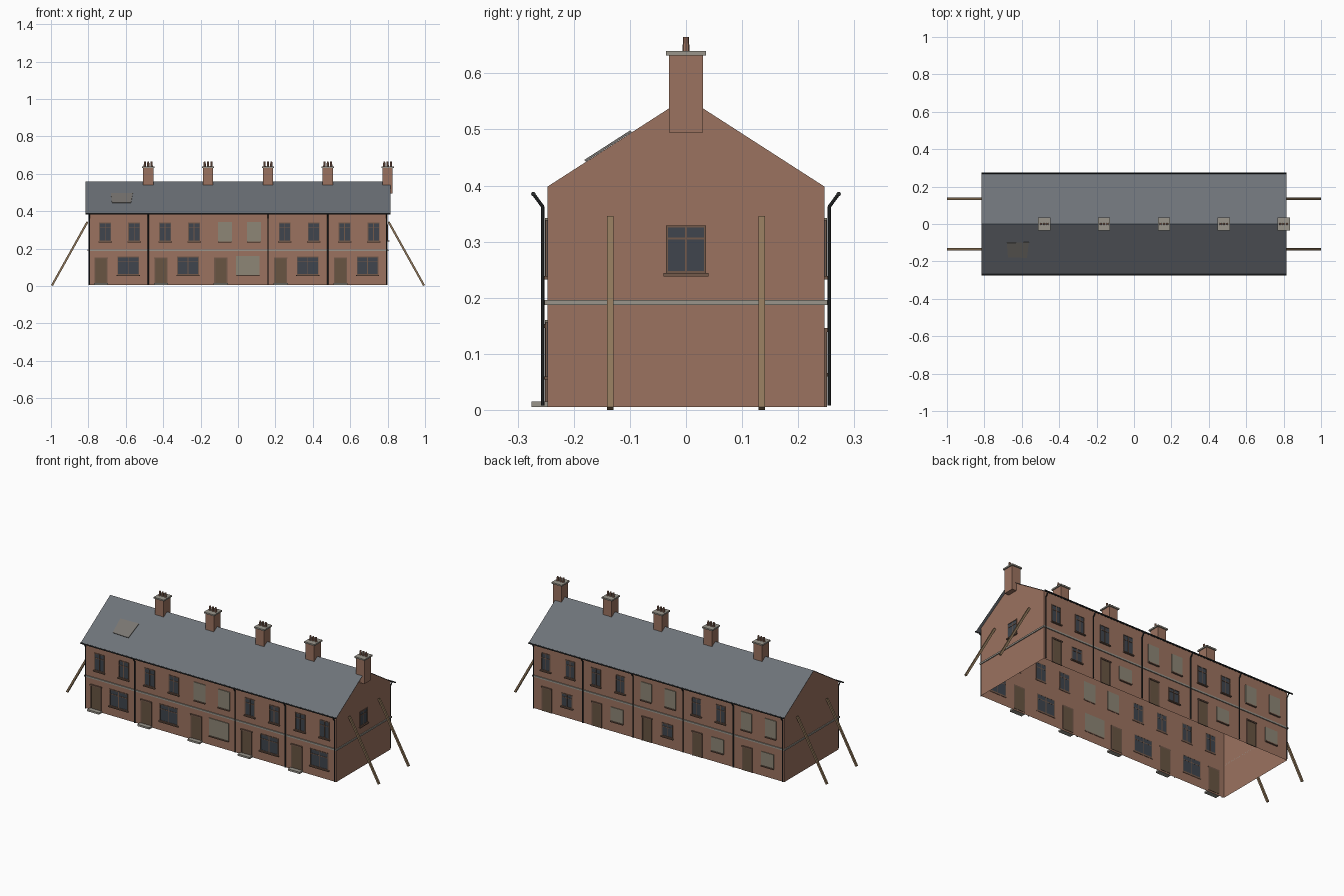
import bpy, bmesh, math
from mathutils import Vector, Matrix

if "Cube" in bpy.data.objects:
    bpy.data.objects.remove(bpy.data.objects["Cube"])

HX, HY, BASE, EAVE, APEX = 0.8, 0.247, 0.005, 0.398, 0.557   # house shell
PITCH = (APEX - EAVE) / HY
BAY = 0.32

COLORS = {
    "brick": (0.33, 0.17, 0.115), "slate": (0.155, 0.17, 0.19), "glass": (0.05, 0.06, 0.075),
    "frame": (0.17, 0.10, 0.07), "door": (0.14, 0.09, 0.055), "board": (0.27, 0.24, 0.18),
    "stone": (0.32, 0.30, 0.26), "timber": (0.27, 0.18, 0.10), "iron": (0.025, 0.028, 0.03),
    "patch": (0.19, 0.18, 0.165),
}
MATS = {}
for key, rgb in COLORS.items():
    MATS[key] = bpy.data.materials.new(key)
    MATS[key].diffuse_color = (*rgb, 1)


def finish(name, bm, mat):
    bmesh.ops.recalc_face_normals(bm, faces=bm.faces)
    mesh = bpy.data.meshes.new(name)
    bm.to_mesh(mesh)
    bm.free()
    mesh.materials.append(MATS[mat])
    ob = bpy.data.objects.new(name, mesh)
    bpy.context.collection.objects.link(ob)
    return ob


def add_box(bm, lo, hi, matrix=Matrix()):
    lo, hi = Vector(lo), Vector(hi)
    size = Matrix.Diagonal((*(hi - lo), 1))
    bmesh.ops.create_cube(bm, size=1, matrix=matrix @ Matrix.Translation((lo + hi) / 2) @ size)


def boxes(name, mat, pairs, matrix=Matrix()):
    bm = bmesh.new()
    for lo, hi in pairs:
        add_box(bm, lo, hi, matrix)
    return finish(name, bm, mat)


def sheet(name, mat, polys):
    bm = bmesh.new()
    for poly in polys:
        bm.faces.new([bm.verts.new(p) for p in poly])
    bmesh.ops.remove_doubles(bm, verts=bm.verts, dist=1e-5)
    return finish(name, bm, mat)


def tube(bm, a, b, r, sides=8):
    a, b = Vector(a), Vector(b)
    rot = (b - a).to_track_quat('Z', 'Y').to_matrix().to_4x4()
    bmesh.ops.create_cone(bm, cap_ends=True, segments=sides, radius1=r, radius2=r,
                          depth=(b - a).length, matrix=Matrix.Translation((a + b) / 2) @ rot)


# Wall frames: local x runs along the wall, local -y points outwards
FRONT = Matrix.Translation((0, -HY, 0))
BACK = Matrix.Rotation(math.pi, 4, 'Z') @ FRONT
RIGHT = Matrix.Rotation(math.pi / 2, 4, 'Z') @ Matrix.Translation((0, -HX, 0))


def window(name, wall, u, z, w, h, boarded=False, transom=True):
    x0, x1, t = u - w / 2, u + w / 2, 0.004
    boxes(name + "_sill", "frame", [((x0 - .004, -.009, z - .006), (x1 + .004, .002, z))], wall)
    if boarded:
        boxes(name + "_board", "board", [((x0 - .005, -.004, z), (x1 + .005, .002, z + h + .003))], wall)
        return
    boxes(name + "_glass", "glass", [((x0, -.001, z), (x1, .001, z + h))], wall)
    bars = [((x0, x0 + t), (z, z + h)), ((x1 - t, x1), (z, z + h)),
            ((x0 + t, x1 - t), (z, z + t)), ((x0 + t, x1 - t), (z + h - t, z + h)),
            ((u - t / 2, u + t / 2), (z + t, z + h - t))]
    if transom:
        zt = z + h * .7
        bars += [((x0 + t, u - t / 2), (zt, zt + t)), ((u + t / 2, x1 - t), (zt, zt + t))]
    boxes(name + "_frame", "frame",
          [((a, -.003, c), (b, .0015, d)) for (a, b), (c, d) in bars], wall)


def door(name, wall, u, w, top):
    z0 = 0.014 if wall is FRONT else BASE
    boxes(name, "door", [((u - w / 2, -.002, z0), (u + w / 2, .002, top - .004))], wall)
    boxes(name + "_frame", "frame",
          [((u + s * w / 2 - .003, -.004, z0), (u + s * w / 2 + .003, .002, top - .004)) for s in (-1, 1)]
          + [((u - w / 2 - .004, -.007, top - .004), (u + w / 2 + .004, .002, top + .003))], wall)


# Open-bottomed brick shell with gable ends
gables = [[(x, -HY, BASE), (x, HY, BASE), (x, HY, EAVE), (x, 0, APEX), (x, -HY, EAVE)] for x in (-HX, HX)]
sides = [[(-HX, y, BASE), (HX, y, BASE), (HX, y, EAVE), (-HX, y, EAVE)] for y in (-HY, HY)]
sheet("brick_walls", "brick", gables + sides)

# Thin slate roof
RX, RY, LIFT = 0.815, 0.272, 0.001
ZR = APEX - RY * PITCH + LIFT
sheet("slate_roof", "slate", [[(-RX, s * RY, ZR), (RX, s * RY, ZR), (RX, 0, APEX + LIFT), (-RX, 0, APEX + LIFT)]
                              for s in (-1, 1)])

# Patch lying on the front slope
outline = [(-.68, -.10), (-.562, -.098), (-.572, -.18), (-.674, -.178)]
patch = sheet("roof_patch", "patch", [[(x, y, APEX + y * PITCH + .003) for x, y in outline]])
mod = patch.modifiers.new("thickness", 'SOLIDIFY')
mod.thickness, mod.offset = 0.004, 0

# String course around the house
Z0, Z1, P = 0.187, 0.196, 0.005
boxes("string_course", "stone",
      [((-HX - P, min(s * HY, s * (HY + P)), Z0), (HX + P, max(s * HY, s * (HY + P)), Z1)) for s in (-1, 1)]
      + [((min(s * HX, s * (HX + P)), -HY, Z0), (max(s * HX, s * (HX + P)), HY, Z1)) for s in (-1, 1)])

# Five bays of doors and windows, front and back (some boarded up)
for i in range(5):
    left = -HX + i * BAY
    n = i + 1
    front_board = i == 2
    door(f"front_door_{n}", FRONT, left + .068, .064, .15)
    boxes(f"front_step_{n}", "stone", [((left + .03, -.028, BASE), (left + .106, 0, .015))], FRONT)
    window(f"front_lower_window_{n}", FRONT, left + .213, .06, .116, .097, front_board)
    for side, u in (("left", .09), ("right", .245)):
        window(f"front_upper_{side}_window_{n}", FRONT, left + u, .239, .064, .1, front_board)
    # the back wall counts bays from the chimney end
    door(f"back_door_{n}", BACK, left + .085, .058, .143)
    window(f"back_lower_window_{n}", BACK, left + .215, .066, .07, .076, i in (1, 3, 4))
    for side, u in (("left", .08), ("right", .235)):
        window(f"back_upper_{side}_window_{n}", BACK, left + u, .239, .06, .1, i in (2, 4))
window("gable_window", RIGHT, 0, .244, .072, .085)

# Chimney stacks, caps and pots
for i in range(5):
    cx = -0.48 + i * BAY
    boxes(f"chimney_stack_{i + 1}", "brick", [((cx - .027, -.03, .495), (cx + .027, .03, .634))])
    boxes(f"chimney_cap_{i + 1}", "stone", [((cx - .033, -.036, .632), (cx + .033, .036, .64))])
    bm = bmesh.new()
    for k in (-1, 0, 1):
        bmesh.ops.create_cone(bm, cap_ends=True, segments=8, radius1=.0065, radius2=.005, depth=.026,
                              matrix=Matrix.Translation((cx + k * .018, 0, .652)))
    finish(f"chimney_pots_{i + 1}", bm, "brick")

# Gutters and downpipes (one front pipe is missing)
for s, label in ((-1, "front"), (1, "back")):
    bm = bmesh.new()
    tube(bm, (-RX, s * .272, .385), (RX, s * .272, .385), .004)
    finish(label + "_gutter", bm, "iron")
    for i in range(6):
        if s < 0 and i == 2:
            continue
        x = max(-.793, min(.793, -HX + i * BAY))
        bm = bmesh.new()
        tube(bm, (x, s * .272, .385), (x, s * .255, .362), .003)
        tube(bm, (x, s * .255, .363), (x, s * .255, .008), .003)
        finish(f"{label}_downpipe_{i + 1}", bm, "iron")

# Raking timber props against both gables
for sx, end in ((-1, "left"), (1, "right")):
    for sy, label in ((-1, "front"), (1, "back")):
        foot, head = Vector((sx * .9945, sy * .135, .003)), Vector((sx * .805, sy * .135, .343))
        aim = (head - foot).to_track_quat('Z', 'Y').to_matrix().to_4x4()
        length = (head - foot).length
        boxes(f"{end}_{label}_prop", "timber", [((-.0055, -.0055, 0), (.0055, .0055, length))],
              Matrix.Translation(foot) @ aim)

for m in bpy.data.materials:
    if m.users and not m.is_grease_pencil:
        m.use_nodes = True
        m.node_tree.nodes["Principled BSDF"].inputs["Base Color"].default_value = m.diffuse_color
